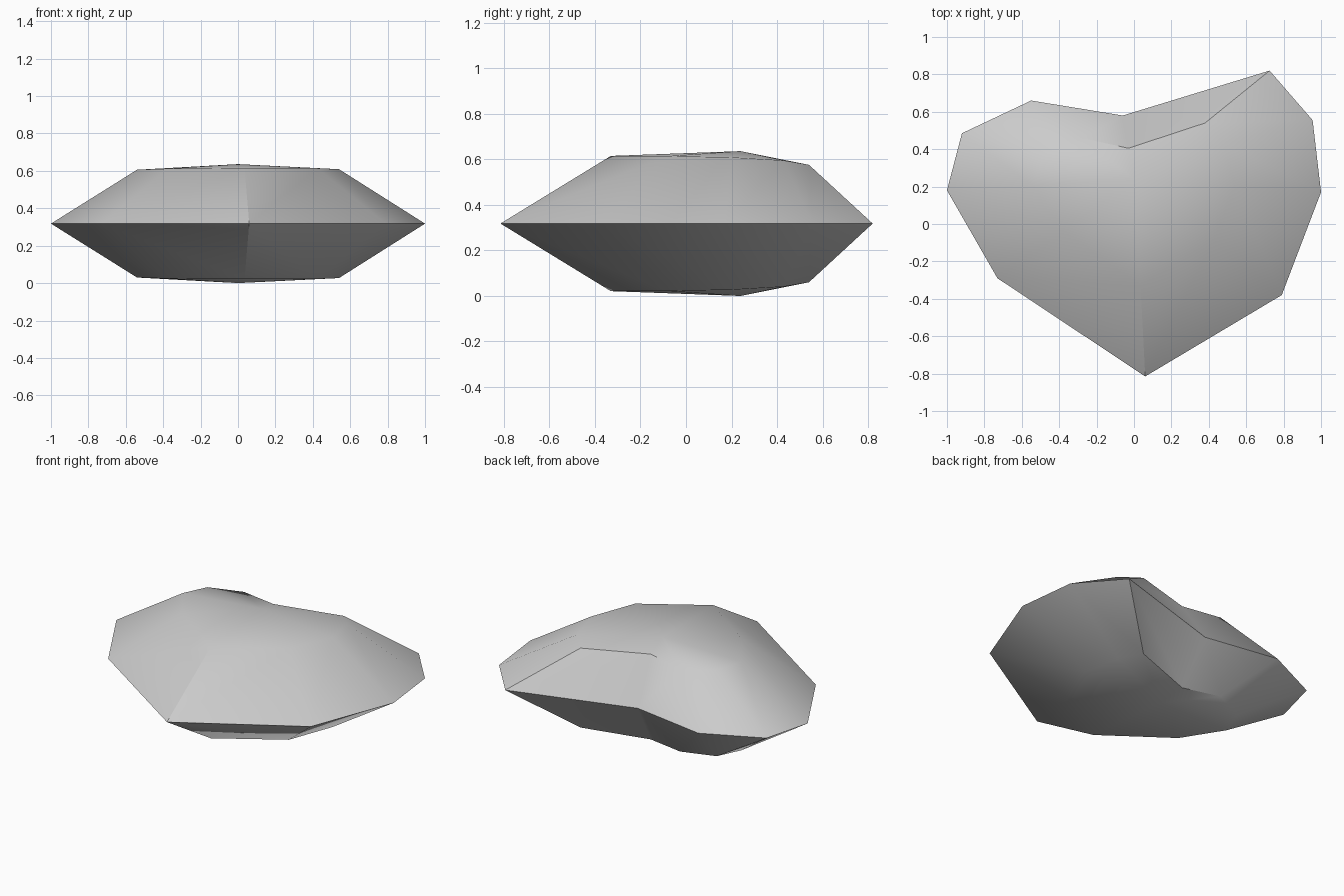
import bpy, bmesh, math

cube = bpy.data.objects.get("Cube")
if cube:
    bpy.data.objects.remove(cube, do_unlink=True)

MID = 0.318  # height of the girdle

# Heart outline around the girdle, anticlockwise from the front tip
rim = [(0.06, -0.815), (0.79, -0.38), (1.0, 0.17), (0.955, 0.555), (0.725, 0.82),
       (-0.06, 0.58), (-0.55, 0.66), (-0.92, 0.485), (-1.0, 0.18), (-0.73, -0.29)]
# Matching upper facet ring: x, y and rise above the girdle
crown = [(0.035, -0.33, 0.297), (0.425, -0.085, 0.296), (0.54, 0.2, 0.291),
         (0.48, 0.43, 0.277), (0.38, 0.54, 0.258), (-0.03, 0.405, 0.277),
         (-0.28, 0.46, 0.268), (-0.48, 0.37, 0.279), (-0.54, 0.205, 0.288),
         (-0.375, -0.04, 0.294)]

stone = bpy.data.materials.new("stone grey")
stone.use_nodes = True
grey = (0.6, 0.6, 0.6, 1)
stone.diffuse_color = grey
stone.node_tree.nodes["Principled BSDF"].inputs["Base Color"].default_value = grey

# Both halves share the girdle; each has a facet ring and a shallow peak
bm = bmesh.new()
girdle = [bm.verts.new((x, y, MID)) for x, y in rim]
n = len(rim)
for side in (1, -1):
    ring = [bm.verts.new((x, y, MID + side * h)) for x, y, h in crown]
    peak = bm.verts.new((0, 0.24, MID + side * MID))
    for i in range(n):
        j = (i + 1) % n
        bm.faces.new((girdle[i], girdle[j], ring[j], ring[i]))
        bm.faces.new((ring[i], ring[j], peak))
bmesh.ops.recalc_face_normals(bm, faces=bm.faces)

mesh = bpy.data.meshes.new("heart_stone")
bm.to_mesh(mesh)
bm.free()
mesh.materials.append(stone)
heart = bpy.data.objects.new("heart_stone", mesh)
bpy.context.collection.objects.link(heart)

# Soft facets with crisp girdle and creases
bpy.context.view_layer.objects.active = heart
heart.select_set(True)
bpy.ops.object.shade_smooth_by_angle(angle=math.radians(35))
